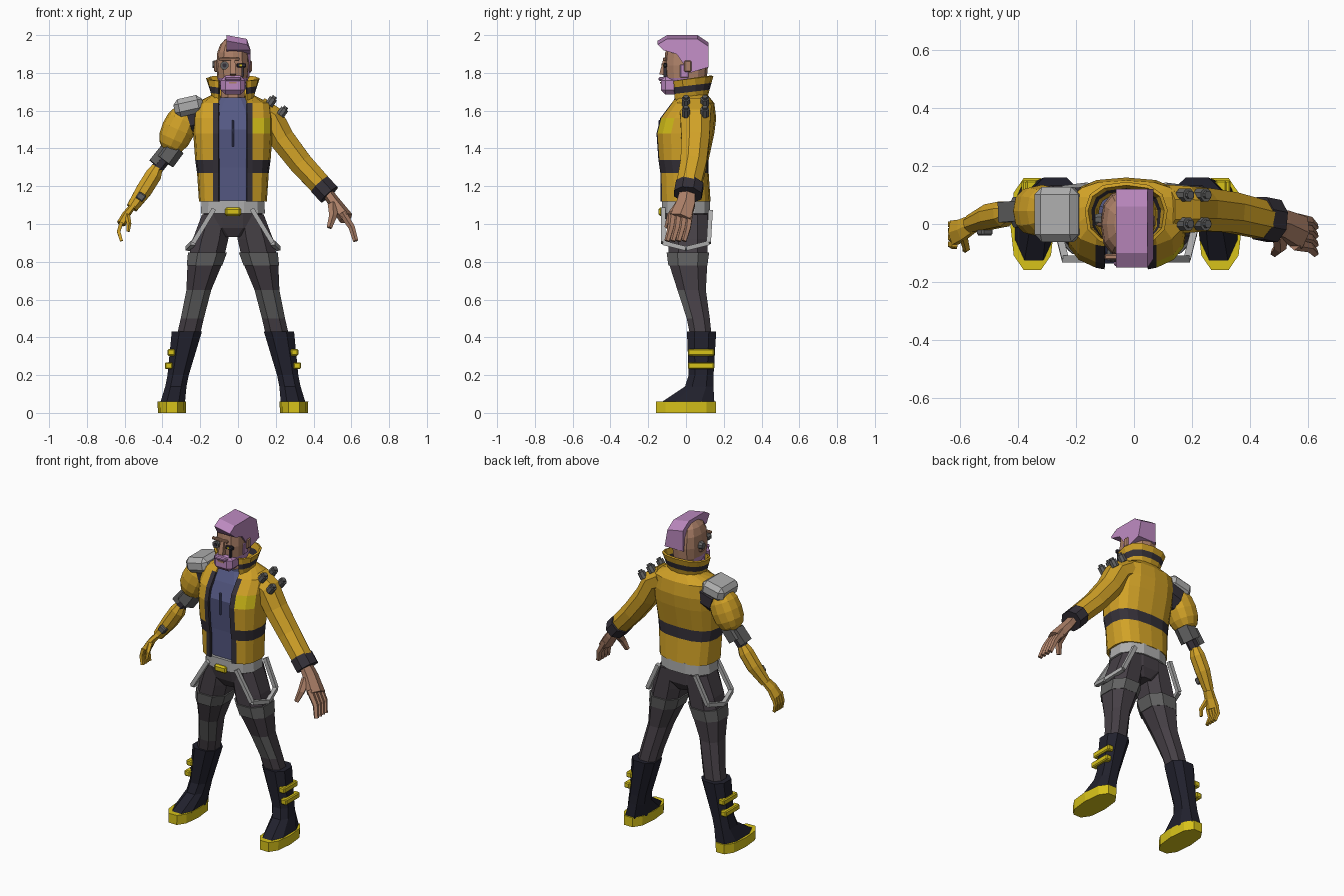
import bpy, bmesh, math
from mathutils import Vector, Matrix

if "Cube" in bpy.data.objects:
    bpy.data.objects.remove(bpy.data.objects["Cube"], do_unlink=True)

SHIFT = Vector((-.027, 0, 0))  # the body axis sits slightly off centre
SIDES = ((1, "left"), (-1, "right"))


def material(name, red, green, blue):
    mat = bpy.data.materials.new(name)
    mat.use_nodes = True
    mat.diffuse_color = (red, green, blue, 1)
    mat.node_tree.nodes["Principled BSDF"].inputs["Base Color"].default_value = (red, green, blue, 1)
    return mat


OCHRE = material("jacket ochre", .64, .36, .02)
YELLOW = material("bright yellow", .68, .54, .01)
NAVY = material("boot navy", .015, .015, .026)
PANTS = material("trouser charcoal", .06, .05, .06)
SHIRT = material("shirt blue", .09, .1, .23)
SKIN = material("skin", .42, .22, .14)
HAIR = material("hair mauve", .5, .25, .52)
LIGHT = material("light grey", .42, .42, .42)
METAL = material("metal grey", .12, .12, .12)
TRIM = material("dark trim", .035, .03, .04)


def finish(name, bm, mats, rule=None, closed=True):
    """Turn a bmesh into an object, colouring its faces by a rule."""
    if closed:
        bmesh.ops.recalc_face_normals(bm, faces=bm.faces)
    bm.normal_update()
    if rule:
        for face in bm.faces:
            face.material_index = rule(face.calc_center_median(), face.normal)
    bmesh.ops.translate(bm, verts=bm.verts, vec=SHIFT)
    mesh = bpy.data.meshes.new(name)
    bm.to_mesh(mesh)
    bm.free()
    for mat in mats:
        mesh.materials.append(mat)
    obj = bpy.data.objects.new(name, mesh)
    bpy.context.collection.objects.link(obj)
    return obj


def bridge(name, rings, mats, rule=None, closed=True):
    """Join rings of points with quads; closed rings also get end caps."""
    bm = bmesh.new()
    loops = [[bm.verts.new(point) for point in ring] for ring in rings]
    count = len(loops[0])
    for low, high in zip(loops, loops[1:]):
        for j in range(count if closed else count - 1):
            k = (j + 1) % count
            bm.faces.new((low[j], low[k], high[k], high[j]))
    if closed:
        bm.faces.new(loops[0])
        bm.faces.new(loops[-1])
    return finish(name, bm, mats, rule, closed)


def power(value, exponent):
    return math.copysign(abs(value) ** exponent, value)


def loft(name, rows, mats, rule=None, centre=lambda z: 0, n=10, square=.8, gap=0, strip=.03, tilt=0):
    """Rows are (height, half width, front y, back y); a gap leaves the front open."""
    rings = []
    for z, width, front, back in rows:
        if gap:
            start, edge = (math.asin(min(.97, g / width) ** (1 / square)) for g in (gap, gap + strip))
            angles = [edge + 2 * (math.pi - edge) * i / n for i in range(n + 1)]
            angles = [start, *angles, 2 * math.pi - start]
        else:
            angles = [2 * math.pi * (i + .5) / n for i in range(n)]
        ring = []
        for a in angles:
            y = (front + back) / 2 - (back - front) / 2 * power(math.cos(a), square)
            ring.append((centre(z) + width * power(math.sin(a), square), y, z + tilt * (y - back)))
        rings.append(ring)
    return bridge(name, rings, mats, rule, not gap)


def tube(name, path, radius, mat, end=1, bulge=0, flat=1, n=8, ref=(0, 1, 0)):
    """Sweep an oval along a path, tapering towards the end and bulging midway."""
    path, ref = [Vector(p) for p in path], Vector(ref)
    last, rings = len(path) - 1, []
    for i, point in enumerate(path):
        along = (path[min(i + 1, last)] - path[max(i - 1, 0)]).normalized()
        u = (ref - along * along.dot(ref)).normalized()
        v = along.cross(u) * flat
        t = i / last
        r = (radius * (1 + (end - 1) * t) + bulge * math.sin(math.pi * t)) / math.cos(math.pi / n)
        angles = [2 * math.pi * (j + .5) / n for j in range(n)]
        rings.append([point + r * (u * math.cos(a) + v * math.sin(a)) for a in angles])
    return bridge(name, rings, [mat])


def place(name, bm, at, turn, mats, rule=None):
    move = Matrix.Translation(at) @ Matrix.Rotation(turn, 4, "Y")
    bmesh.ops.transform(bm, matrix=move, verts=bm.verts)
    return finish(name, bm, mats, rule)


def box(name, at, size, mat, bevel=0, turn=0):
    bm = bmesh.new()
    bmesh.ops.create_cube(bm, size=1)
    bmesh.ops.scale(bm, vec=size, verts=bm.verts)
    if bevel:
        bmesh.ops.bevel(bm, geom=bm.edges[:], offset=bevel, segments=1, affect="EDGES")
    return place(name, bm, at, turn, [mat])


def blob(name, at, size, mats, rule=None, turn=0, square=1):
    """Faceted ellipsoid, made boxier by an exponent below one."""
    bm = bmesh.new()
    bmesh.ops.create_uvsphere(bm, u_segments=12, v_segments=8, radius=1)
    for vert in bm.verts:
        vert.co = [half * power(c, square) for c, half in zip(vert.co, size)]
    return place(name, bm, at, turn, mats, rule)


def thicken(obj, depth):
    mod = obj.modifiers.new("thickness", "SOLIDIFY")
    mod.thickness = depth
    mod.offset = -1


# Legs, boots and thigh harness
for s, label in SIDES:
    leg_line = lambda z: s * (.33 - .23 * z)
    boot_line = lambda z: s * (.33 - .2 * z)
    knee = lambda c, normal: int(.5 < c.z < .65 and normal.y < -.6)
    loft(label + "_leg", [(.4, .065, .02, .14), (.5, .065, 0, .13), (.65, .07, -.05, .11), (.8, .1, -.1, .12),
                          (.92, .1, -.1, .12), (1.05, .08, -.1, .12)], [PANTS, METAL], knee, leg_line, n=8)
    loft(label + "_boot", [(.05, .07, -.15, .16), (.14, .06, -.01, .15), (.2, .06, .01, .15), (.43, .085, 0, .165)],
         [NAVY], centre=boot_line, n=8)
    loft(label + "_boot_sole", [(0, .074, -.165, .165), (.06, .076, -.165, .165)], [YELLOW],
         centre=lambda z: s * .323)
    for z in (.25, .32):
        box(label + "_boot_buckle", (boot_line(z) + s * .06, .08, z), (.04, .14, .036), YELLOW, .006)
    loft(label + "_thigh_band", [(.78, .1, -.1, .12), (.85, .11, -.11, .13)], [METAL], centre=leg_line, n=8)
    harness = [(s * x, y, z) for x, y, z in
               ((.1, -.12, 1.08), (.21, -.12, .9), (.24, 0, .87), (.21, .12, .9), (.13, .13, 1.07))]
    for a, b in zip(harness, harness[1:]):
        tube(label + "_harness_strap", (a, b), .012, LIGHT, n=4, ref=(1, 0, 0))

# Hips and belt
loft("hips", [(.93, .06, -.07, .09), (.98, .16, -.1, .12), (1.07, .16, -.12, .12)], [PANTS], n=12)
loft("belt", [(1.055, .175, -.13, .13), (1.125, .17, -.13, .13)], [LIGHT], n=12)
box("belt_buckle", (0, -.133, 1.065), (.085, .025, .045), YELLOW, .01)

# Shirt with a raised centre fold
loft("shirt", [(1.08, .15, -.11, .1), (1.3, .15, -.12, .1), (1.5, .17, -.14, .1), (1.6, .15, -.1, .1),
               (1.67, .09, -.06, .08)], [SHIRT], square=.7)
box("shirt_fold", (0, -.14, 1.48), (.012, .012, .14), SHIRT, .003)


# Open jacket: dark front edges and waist band, bright pocket on the left chest
def jacket_colour(c, normal):
    front_edge = abs(c.x) < .107 and c.y < -.05 and c.z < 1.66
    if front_edge or 1.27 < c.z < 1.34:
        return 1
    pocket = 1.48 < c.z < 1.56 and .1 < c.x < .2 and c.y < -.06
    return 2 if pocket else 0


jacket = loft("jacket", [(1.12, .18, -.14, .13), (1.27, .19, -.14, .12), (1.34, .2, -.15, .12), (1.48, .21, -.16, .15),
                         (1.56, .21, -.14, .16), (1.64, .2, -.08, .15), (1.69, .1, -.05, .11)],
              [OCHRE, TRIM, YELLOW], jacket_colour, n=14, gap=.075, square=.75)
thicken(jacket, .014)

# Flared collar with a dark middle band
for k, (part, mat) in enumerate((("base", OCHRE), ("band", TRIM), ("rim", OCHRE))):
    rows = [(1.675 + .036 * h, .11 + .011 * h, -.075, .115 + .01 * h) for h in (k, k + 1)]
    thicken(loft("collar_" + part, rows, [mat], gap=.075, strip=.02, tilt=.12), .012)

# Left arm: sleeve, cuff and bare hand
tube("left_sleeve", [(.13, .05, 1.6), (.2, .05, 1.56), (.26, .05, 1.45), (.36, .04, 1.32), (.49, .01, 1.18)],
     .085, OCHRE, end=.75, flat=.9)
tube("left_cuff", [(.46, .02, 1.21), (.51, .01, 1.155)], .073, TRIM, flat=.82)
tube("left_hand", [(.49, .01, 1.18), (.54, 0, 1.11), (.6, -.03, 1.03)], .04, SKIN, end=1.4, flat=.6, n=6)
for k in range(4):
    y = .02 - .03 * k
    tube("left_finger", [(.58, y, 1.06), (.63, y - .01, .98), (.65, y - .03, .91)], .017, SKIN, end=.7, n=5)
tube("left_thumb", [(.53, -.03, 1.1), (.53, -.08, 1.04), (.51, -.1, .98)], .024, SKIN, end=.5, n=5)

# Left shoulder studs
outward = Vector((.025, 0, .035))
for x, z in ((.19, 1.63), (.25, 1.575)):
    for y in (0, .1):
        base = Vector((x, y, z))
        tube("shoulder_stud", (base, base + outward), .022, METAL)
        tube("stud_tip", (base, base + outward * 1.3), .013, METAL)

# Right arm: puffed sleeve, shoulder pad and mechanical forearm
tube("right_armhole", [(-.14, .045, 1.58), (-.235, .045, 1.55)], .08, TRIM)
blob("right_sleeve", (-.29, .045, 1.5), (.088, .09, .13), [OCHRE], turn=.42, square=.85)
box("shoulder_pad", (-.235, .033, 1.625), (.155, .19, .095), LIGHT, .026, -.22)
tube("right_elbow_cuff", [(-.31, .045, 1.41), (-.365, .04, 1.335)], .052, METAL, n=6)
tube("right_elbow_plate", [(-.365, .045, 1.4), (-.425, .04, 1.325)], .035, METAL, flat=.6, n=4)
tube("right_elbow_joint", [(-.36, .04, 1.345), (-.425, .035, 1.265)], .028, TRIM, n=6)
tube("right_forearm", [(-.4, .04, 1.3), (-.42, .035, 1.26), (-.47, .025, 1.18), (-.535, 0, 1.085)], .03, OCHRE, bulge=.015)
box("forearm_panel", (-.487, -.02, 1.145), (.045, .04, .04), METAL, .006, .6)
tube("right_hand", [(-.53, 0, 1.095), (-.565, -.02, 1.05), (-.592, -.03, 1)], .03, OCHRE, end=1.4, flat=.5, n=6)
for k in range(4):
    y = -.023 * k
    tube("right_finger", [(-.59, y, 1.01), (-.605, y, .96), (-.59, y - .01, .91)], .01, OCHRE, end=.8, n=4)
tube("right_thumb", [(-.56, -.04, 1.05), (-.55, -.085, 1), (-.555, -.09, .96)], .013, OCHRE, end=.6, n=5)

# Head and beard
tube("neck", [(0, .02, 1.6), (0, .015, 1.78)], .062, SKIN)
blob("head", (0, 0, 1.84), (.088, .117, .147), [SKIN, HAIR],
     lambda c, normal: int(c.z < 1.78 and c.y < .03), square=.8)
box("beard", (0, -.078, 1.735), (.13, .11, .1), HAIR, .025)
box("moustache", (0, -.13, 1.768), (.085, .03, .02), HAIR, .006)
box("mouth", (0, -.134, 1.748), (.04, .008, .01), SKIN)
tube("nose", [(0, -.11, 1.87), (0, -.125, 1.79)], .011, SKIN, end=1.5, n=4)
box("brow", (-.02, -.113, 1.873), (.11, .018, .016), SKIN, .004)

# Hair swept to the left, right side shaved: an extruded side outline
outline = ((-.15, 1.97), (-.1, 2), (.06, 2), (.12, 1.96), (.12, 1.83), (.02, 1.8), (-.05, 1.9), (-.12, 1.92))
hair = bmesh.new()
side_face = hair.faces.new([hair.verts.new((-.035, y, z)) for y, z in outline])
swept = bmesh.ops.extrude_face_region(hair, geom=[side_face])["geom"]
for vert in (v for v in swept if isinstance(v, bmesh.types.BMVert)):
    vert.co.x = .094
    if vert.co.z > 1.95:
        vert.co += Vector((-.02, 0, -.02))
finish("hair", hair, [HAIR])
box("left_sideburn", (.08, -.008, 1.81), (.018, .045, .07), HAIR, .004)

# Eyes, face implants and ears
for part, depth, radius, mat in (("ring", -.125, .021, METAL), ("lens", -.13, .011, TRIM)):
    tube("right_eye_" + part, [(-.045, -.09, 1.84), (-.045, depth, 1.84)], radius, mat, ref=(1, 0, 0))
box("left_eye_plate", (.045, -.11, 1.84), (.05, .02, .022), TRIM, .004)
box("left_eye_lens", (.042, -.12, 1.84), (.014, .006, .01), YELLOW)
box("left_cheek_line", (.05, -.11, 1.815), (.01, .016, .075), TRIM)
for s, label in SIDES:
    box(label + "_ear", (s * .09, .01, 1.835), (.02, .04, .06), SKIN, .006)
tube("ear_implant", [(-.085, .015, 1.845), (-.108, .015, 1.845)], .024, METAL, end=.75)
